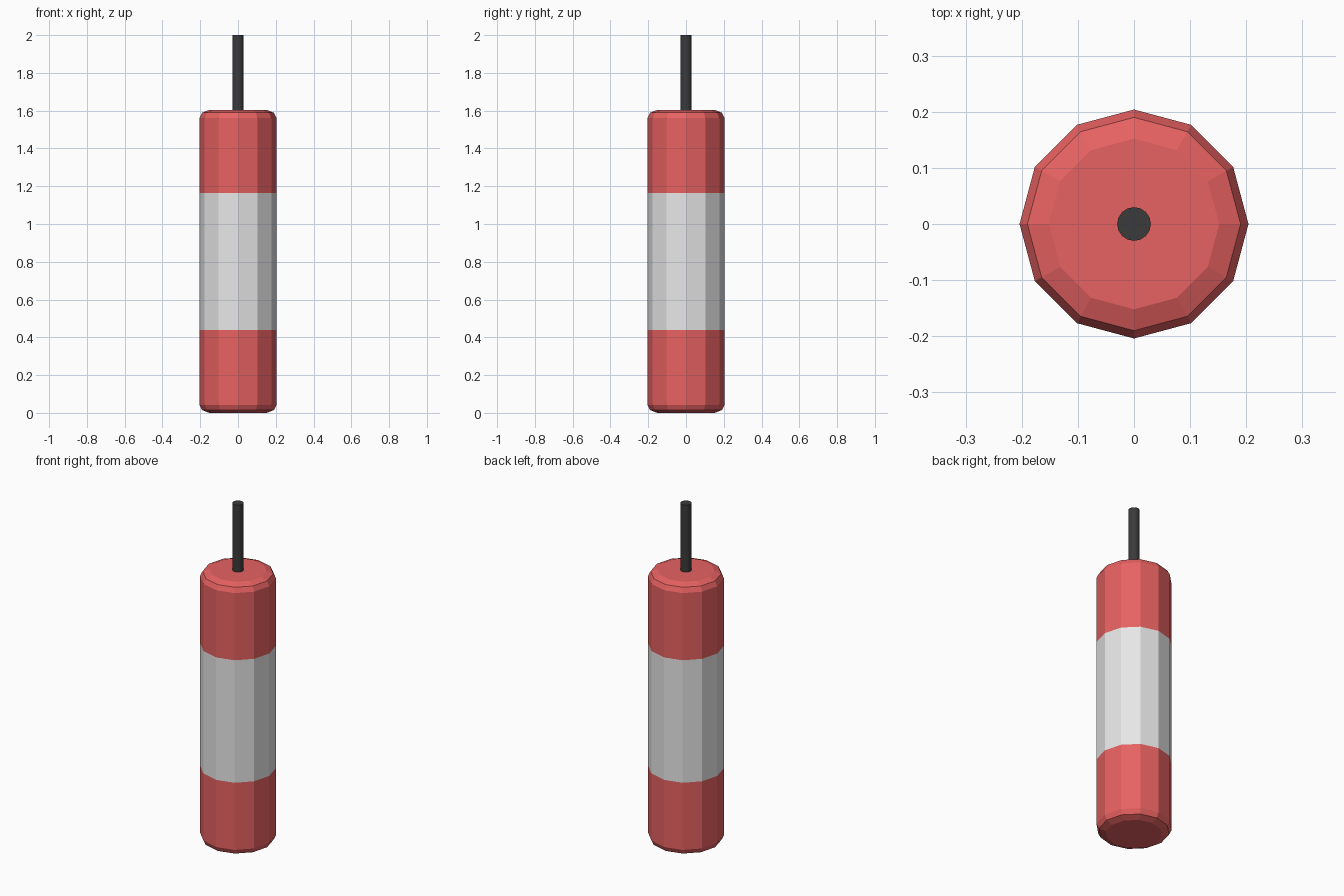
import bpy
import bmesh
import math

cube = bpy.data.objects.get("Cube")
if cube:
    bpy.data.objects.remove(cube, do_unlink=True)


def make_material(name, rgb):
    mat = bpy.data.materials.new(name)
    mat.use_nodes = True
    colour = (*rgb, 1.0)
    mat.diffuse_color = colour
    mat.node_tree.nodes["Principled BSDF"].inputs["Base Color"].default_value = colour
    return mat


red = make_material("red", (0.8, 0.12, 0.12))
white = make_material("white", (0.8, 0.8, 0.8))
black = make_material("black", (0.043, 0.043, 0.043))


def lathe(name, profile, sides, materials):
    """Revolve (radius, height) points around z and cap both ends."""
    bm = bmesh.new()
    rings = []
    for r, z in profile:
        angles = [2 * math.pi * i / sides for i in range(sides)]
        rings.append([bm.verts.new((r * math.cos(a), r * math.sin(a), z)) for a in angles])
    for low, high in zip(rings, rings[1:]):
        for i in range(sides):
            j = (i + 1) % sides
            bm.faces.new((low[i], low[j], high[j], high[i]))
    bm.faces.new(rings[0][::-1])
    bm.faces.new(rings[-1])
    mesh = bpy.data.meshes.new(name)
    bm.to_mesh(mesh)
    bm.free()
    for mat in materials:
        mesh.materials.append(mat)
    obj = bpy.data.objects.new(name, mesh)
    bpy.context.collection.objects.link(obj)
    return obj


# Twelve-sided stick with rounded rims; the profile is mirrored about mid height
HEIGHT, BAND_LOW = 1.604, 0.44
lower = [(0.152, 0.0), (0.19, 0.015), (0.204, 0.043), (0.204, BAND_LOW)]
upper = [(r, HEIGHT - z) for r, z in reversed(lower)]
body = lathe("stick_body", lower + upper, 12, [red, white])

# White band around the middle
for face in body.data.polygons:
    if BAND_LOW < face.center.z < HEIGHT - BAND_LOW:
        face.material_index = 1

# Fuse rising from the top
fuse = lathe("fuse", [(0.03, HEIGHT - 0.02), (0.03, 2.0)], 16, [black])
fuse.data.shade_smooth()
bpy.ops.object.select_all(action="DESELECT")
fuse.select_set(True)
bpy.context.view_layer.objects.active = fuse
bpy.ops.object.shade_smooth_by_angle(angle=math.radians(30))
